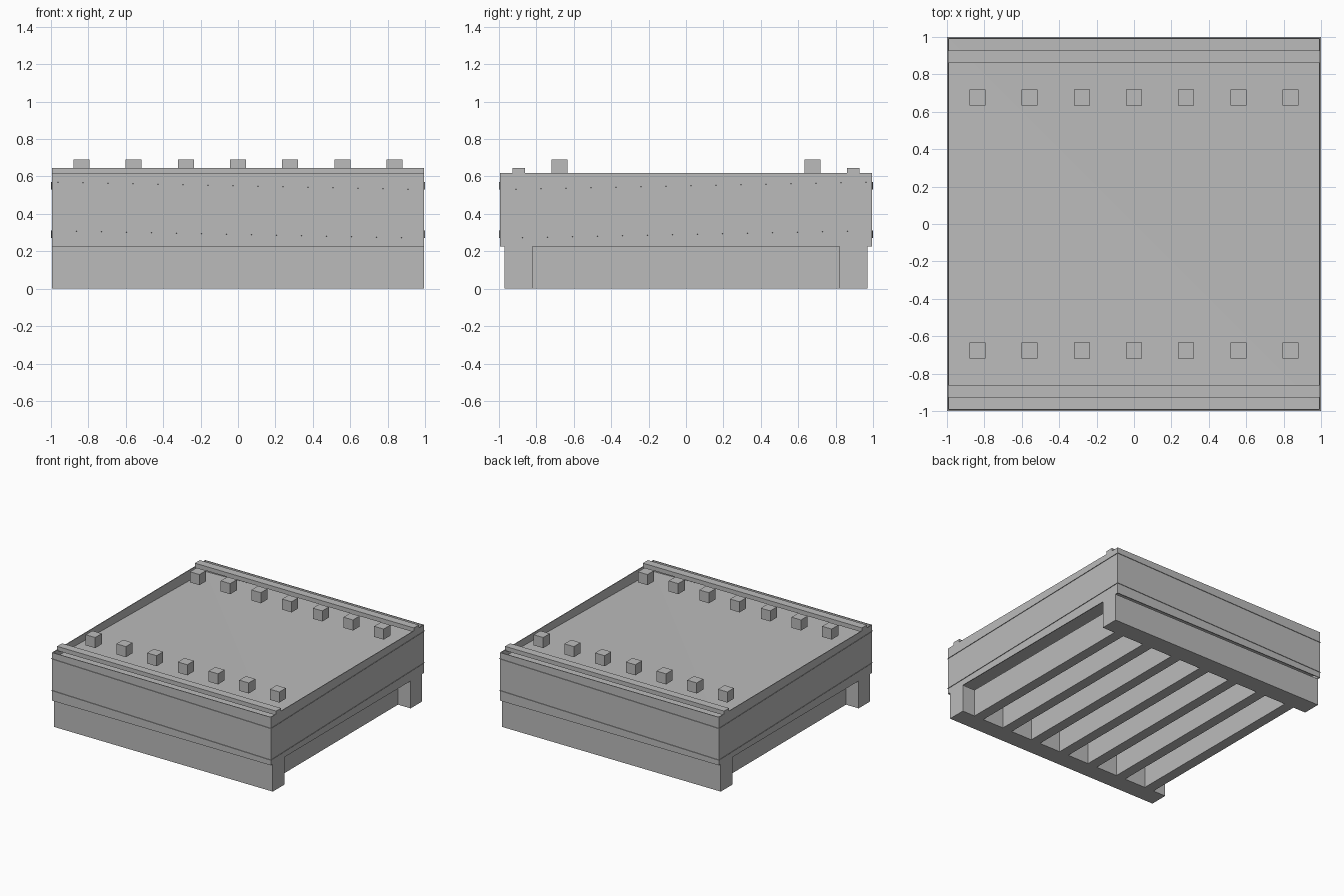
import bpy, bmesh

if "Cube" in bpy.data.objects:
    bpy.data.objects.remove(bpy.data.objects["Cube"])

grey = bpy.data.materials.new("plain_grey")
grey.diffuse_color = (0.5, 0.5, 0.5, 1)
grey.use_nodes = True
grey.node_tree.nodes["Principled BSDF"].inputs["Base Color"].default_value = grey.diffuse_color


def finish(name, bm):
    me = bpy.data.meshes.new(name)
    bm.to_mesh(me)
    bm.free()
    me.materials.append(grey)
    ob = bpy.data.objects.new(name, me)
    bpy.context.collection.objects.link(ob)
    return ob


def box(name, x0, x1, y0, y1, z0, z1):
    bm = bmesh.new()
    bmesh.ops.create_cube(bm, size=1)
    for v in bm.verts:
        v.co = ((x0 + x1) / 2 + v.co.x * (x1 - x0),
                (y0 + y1) / 2 + v.co.y * (y1 - y0),
                (z0 + z1) / 2 + v.co.z * (z1 - z0))
    return finish(name, bm)


def sheet(name, low, high):
    # warped sheet poking slightly through the walls, folded on one diagonal
    bm = bmesh.new()
    a, b, c, d = [bm.verts.new((x, y, high if x * y > 0 else low))
                  for x, y in ((-1, -1), (1, -1), (1, 1), (-1, 1))]
    bm.faces.new((a, b, d))
    bm.faces.new((b, c, d))
    return finish(name, bm)


W, T = 0.995, 0.006       # half width and thickness of the walls
Z0, Z1 = 0.225, 0.62

# thin side walls
box("front_wall", -W, W, -W, -W + T, Z0, Z1)
box("back_wall", -W, W, W - T, W, Z0, Z1)
box("left_wall", -W, -W + T, -W + T, W - T, Z0, Z1)
box("right_wall", W - T, W, -W + T, W - T, Z0, Z1)

# warped floor and upper deck
sheet("lower_sheet", 0.27, 0.31)
sheet("upper_sheet", 0.53, 0.57)

# skids below and rails on top, front and back
for side, s in (("front", -1), ("back", 1)):
    ya, yb = sorted((s * 0.82, s * 0.97))
    box(side + "_skid", -W, W, ya, yb, 0, Z0)
    ya, yb = sorted((s * 0.862, s * 0.927))
    box(side + "_rail", -W, W, ya, yb, 0.61, 0.645)

# seven cross beams, with a block above each end
for i in range(7):
    x = -0.837 + 0.279 * i
    box(f"cross_beam_{i + 1}", x - 0.043, x + 0.043, -0.82, 0.82, 0, Z0)
    for side, s in (("front", -1), ("back", 1)):
        y = s * 0.677
        box(f"{side}_block_{i + 1}", x - 0.043, x + 0.043,
            y - 0.043, y + 0.043, 0.605, 0.692)
